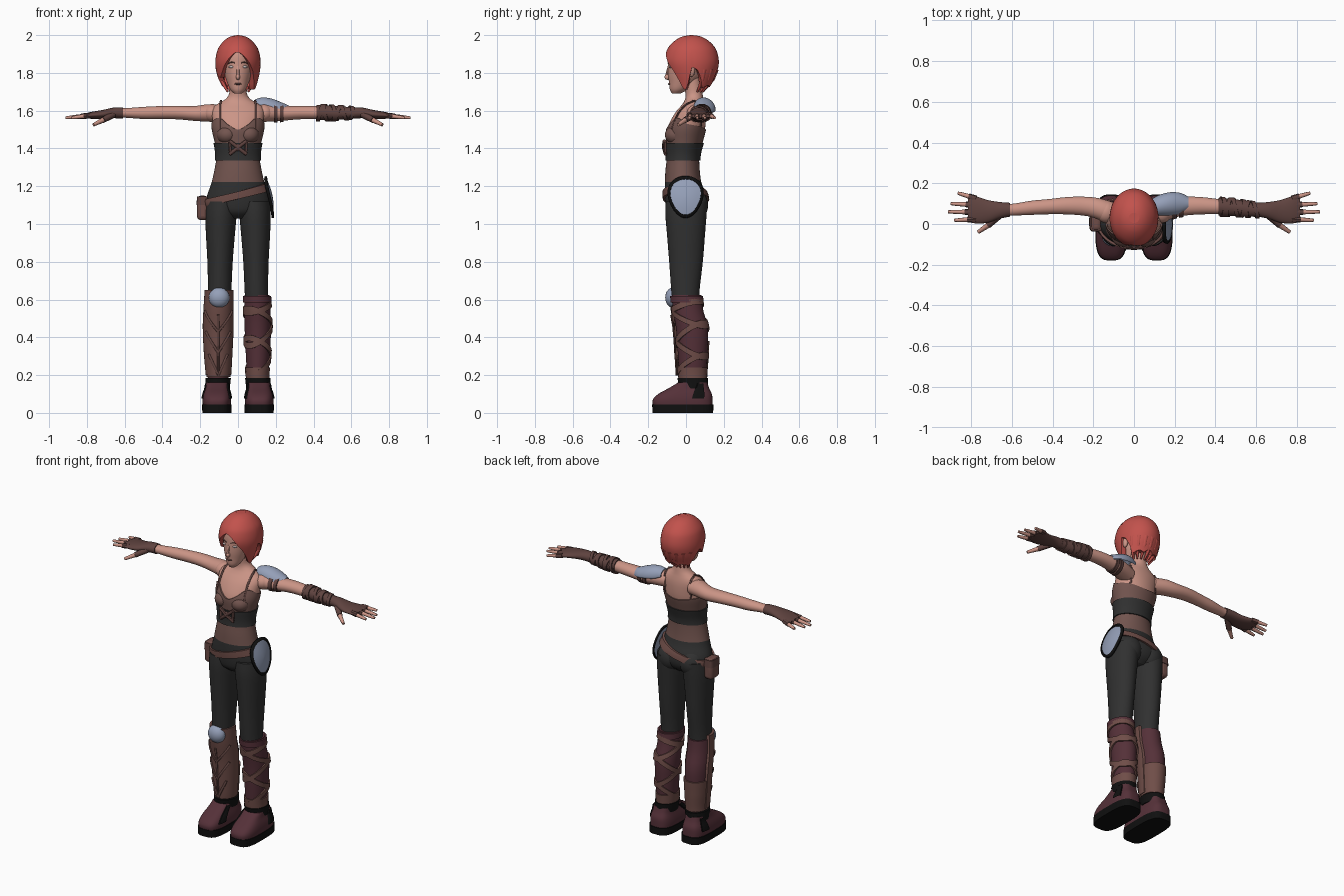
import bpy, bmesh
from math import sin, cos, radians, pi, sqrt, copysign
from mathutils import Vector, Matrix

if "Cube" in bpy.data.objects:
    bpy.data.objects.remove(bpy.data.objects["Cube"])


def material(name, r, g, b):
    m = bpy.data.materials.new(name)
    m.use_nodes = True
    m.diffuse_color = (r, g, b, 1)
    bsdf = next(n for n in m.node_tree.nodes if n.type == 'BSDF_PRINCIPLED')
    bsdf.inputs["Base Color"].default_value = (r, g, b, 1)
    bsdf.inputs["Roughness"].default_value = .8
    return m


skin = material("skin", .6, .3, .24)
red = material("red hair", .54, .085, .073)
cloth = material("brown cloth", .17, .09, .078)
glove = material("dark brown leather", .115, .056, .05)
leather = material("leather", .16, .075, .065)
burgundy = material("burgundy", .09, .03, .04)
charcoal = material("charcoal", .03, .03, .03)
black = material("black", .005, .005, .005)
steel = material("steel", .3, .35, .48)
pale = material("eye white", .55, .47, .47)
made = []


def finish(name, bm, *mats):
    mesh = bpy.data.meshes.new(name)
    bm.to_mesh(mesh)
    bm.free()
    for m in mats:
        mesh.materials.append(m)
    ob = bpy.data.objects.new(name, mesh)
    bpy.context.collection.objects.link(ob)
    made.append(ob)
    return ob


def interp(rows, t):
    """Smooth interpolation of rows keyed by their first column."""
    last = len(rows) - 1
    t = min(max(t, rows[0][0]), rows[last][0])
    i = max(k for k in range(last) if rows[k][0] <= t)
    p, a, b, n = rows[max(i - 1, 0)], rows[i], rows[i + 1], rows[min(i + 2, last)]
    h = b[0] - a[0]
    u = (t - a[0]) / h
    out = []
    for j in range(1, len(a)):
        m, k = (b[j] - p[j]) / (b[0] - p[0]) * h, (n[j] - a[j]) / (n[0] - a[0]) * h
        e = b[j] - a[j]
        out.append(a[j] + u * (m + u * (3 * e - 2 * m - k + u * (m + k - 2 * e))))
    return out


def surf(rows, t, deg, d=0, axis='z', square=1):
    """Point on a lofted body at station t and angle deg, pushed out by d."""
    cu, cv, ru, rv = interp(rows, t)
    c, s = cos(radians(deg)), sin(radians(deg))
    u = cu + (ru + d) * copysign(abs(c) ** square, c)
    v = cv + (rv + d) * copysign(abs(s) ** square, s)
    return Vector((u, v, t)) if axis == 'z' else Vector((t, u, v))


def shell(name, rows, mat, lo=None, hi=None, d=0, arc=(0, 360), axis='z',
          side=1, square=1, lip=0, levels=18):
    """Lofted skin, or a garment layer on one, between edges lo and hi."""
    lo = rows[0][0] if lo is None else lo
    hi = rows[-1][0] if hi is None else hi
    edge = lambda e, a: e(a) if callable(e) else e
    full = arc == (0, 360)
    n = max(8, int((arc[1] - arc[0]) / 6))
    cols = n if full else n + 1
    steps = [((1 - cos(pi * k / levels)) / 2, d) for k in range(levels + 1)]
    if lip:
        steps = [(0, d - lip)] + steps + [(1, d - lip)]
    bm = bmesh.new()
    grid = []
    for s, off in steps:
        ring = []
        for i in range(cols):
            a = arc[0] + (arc[1] - arc[0]) * i / n
            o = -.004 if not full and i in (0, n) else off
            z0, z1 = edge(lo, a), edge(hi, a)
            p = surf(rows, z0 + (z1 - z0) * s, a, o, axis, square)
            p.x *= side
            ring.append(bm.verts.new(p))
        grid.append(ring)
    for r, q in zip(grid, grid[1:]):
        for i in range(n):
            j = (i + 1) % cols
            f = (r[i], r[j], q[j], q[i])
            bm.faces.new(f if side > 0 else f[::-1])
    if full and not lip:
        for ring, flip in ((grid[0], side > 0), (grid[-1], side < 0)):
            bm.faces.new(ring[::-1] if flip else ring)
    return finish(name, bm, mat)


def ball(name, loc, size, mat):
    bm = bmesh.new()
    m = Matrix.Translation(loc) @ Matrix.Diagonal((*size, 1))
    bmesh.ops.create_uvsphere(bm, u_segments=24, v_segments=14, radius=1, matrix=m)
    return finish(name, bm, mat)


def tube(name, pts, radius, mat, taper=1):
    cu = bpy.data.curves.new(name, 'CURVE')
    cu.dimensions, cu.bevel_depth, cu.bevel_resolution = '3D', radius, 2
    cu.use_fill_caps = True
    sp = cu.splines.new('POLY')
    sp.points.add(len(pts) - 1)
    for i, p in enumerate(pts):
        sp.points[i].co = (*p, 1)
        sp.points[i].radius = 1 + (taper - 1) * i / (len(pts) - 1)
    temp = bpy.data.objects.new(name, cu)
    bpy.context.collection.objects.link(temp)
    mesh = bpy.data.meshes.new_from_object(temp)
    bpy.data.objects.remove(temp)
    mesh.materials.clear()
    mesh.materials.append(mat)
    ob = bpy.data.objects.new(name, mesh)
    bpy.context.collection.objects.link(ob)
    made.append(ob)


# Body profiles: station, two centre coordinates, two radii
torso = [(1.2, 0, -.015, .138, .092), (1.28, 0, -.018, .12, .085), (1.36, 0, -.015, .108, .08),
         (1.43, 0, -.008, .117, .09), (1.5, 0, 0, .133, .1), (1.55, 0, .012, .135, .092),
         (1.6, 0, .027, .138, .076), (1.63, 0, .038, .12, .06), (1.655, 0, .043, .073, .049),
         (1.68, 0, .043, .05, .046), (1.72, 0, .038, .045, .045), (1.78, 0, .03, .045, .045)]
pelvis = [(1.03, 0, 0, .07, .06), (1.06, 0, 0, .13, .095), (1.1, 0, .002, .168, .109),
          (1.15, 0, -.002, .164, .11), (1.2, 0, -.012, .146, .1), (1.24, 0, -.017, .134, .093)]
thigh = [(.55, .1, 0, .06, .068), (.65, .097, -.003, .062, .075), (.8, .095, 0, .067, .089),
         (.95, .093, 0, .077, .101), (1.05, .09, 0, .083, .109), (1.12, .086, .003, .083, .11)]
calf = [(.12, .11, .04, .053, .063), (.2, .104, .035, .056, .07), (.3, .105, .035, .063, .077),
        (.45, .105, .031, .07, .084), (.55, .103, .01, .068, .08), (.66, .1, 0, .064, .077)]
arm = [(.08, .045, 1.582, .055, .046), (.16, .07, 1.588, .054, .046), (.22, .085, 1.585, .048, .04),
       (.32, .09, 1.59, .043, .036), (.42, .085, 1.59, .037, .034), (.5, .08, 1.588, .035, .032),
       (.6, .07, 1.588, .029, .025), (.66, .07, 1.588, .032, .025)]
palm = [(.61, .07, 1.588, .034, .03), (.66, .067, 1.588, .041, .028), (.72, .062, 1.58, .056, .023),
        (.78, .07, 1.575, .067, .018), (.815, .075, 1.572, .064, .011)]
skull = [(1.69, 0, -.052, .02, .022), (1.71, 0, -.04, .04, .045), (1.75, 0, -.02, .058, .07),
         (1.79, 0, -.005, .071, .09), (1.84, 0, .005, .08, .1), (1.9, 0, .015, .085, .105),
         (1.95, 0, .02, .07, .085), (1.975, 0, .02, .04, .05)]
hair = [(1.69, 0, .03, .09, .085), (1.75, 0, .033, .105, .108), (1.8, 0, .033, .115, .13),
        (1.86, 0, .03, .12, .144), (1.92, 0, .03, .109, .131), (1.95, 0, .03, .092, .111),
        (1.98, 0, .03, .062, .075), (1.995, 0, .03, .032, .04), (2, 0, .03, .004, .005)]

# Torso, pelvis, top with a scooped neck, waist band and slanted belt
shell("torso", torso, skin, levels=40)
shell("pelvis", pelvis, charcoal)
neckline = [(0, 1.53), (45, 1.515), (90, 1.5), (135, 1.515), (180, 1.53),
            (225, 1.562), (248, 1.525), (270, 1.5), (292, 1.525), (315, 1.562), (360, 1.53)]
shell("top", torso, cloth, 1.222, lambda a: interp(neckline, a)[0], .006, lip=.01)
shell("waist_band", torso, charcoal, 1.335, 1.43, .013, lip=.015)
tilt = lambda a: 1.152 + .042 * cos(radians(a))
shell("belt", pelvis, leather, lambda a: tilt(a) - .02, lambda a: tilt(a) + .02, .012, lip=.016)
for x in (-1, 1):
    ball("bust", (x * .057, -.052, 1.472), (.056, .06, .05), cloth)
    ball("buttock", (x * .074, .045, 1.1), (.078, .072, .085), charcoal)
    # Crossed clasp on the waist band
    tube("clasp_bar", [(-.045 * x, -.108, 1.37), (0, -.118, 1.405), (.045 * x, -.114, 1.44)], .01, glove)
    tube("clasp_side", [(.04 * x, -.11, 1.365), (.045 * x, -.112, 1.435)], .008, glove)
    # Thin shoulder straps
    front, back = [], []
    for z in (1.5, 1.53, 1.56, 1.59, 1.62, 1.635):
        cu, cv, ru, rv = interp(torso, z)
        y = rv * sqrt(1 - (.095 / ru) ** 2) + .004
        front.append((.095 * x, cv - y, z))
        back.append((.09 * x, cv + y, z))
    tube("strap", front + [(.09 * x, .042, 1.652)] + back[::-1], .006, glove)
ball("clasp_centre", (0, -.112, 1.405), (.02, .014, .02), glove)

# Pouch on the right hip
bm = bmesh.new()
bmesh.ops.create_cube(bm, size=1, matrix=Matrix.Translation((-.187, .01, 1.085)) @ Matrix.Diagonal((.06, .09, .13, 1)))
pouch = finish("pouch", bm, leather)
bev = pouch.modifiers.new("round", 'BEVEL')
bev.width, bev.segments = .022, 4
shell("pouch_flap", [(1.1, -.187, .01, .033, .048), (1.145, -.187, .01, .03, .045)], glove, square=.5)

# Steel hip plate with a black rim on the left hip
bm = bmesh.new()
drop = [(1.03, .186), (1.1, .189), (1.17, .178), (1.26, .145)]
prev = None
for s in (.02, .3, .6, .84, .85, 1):
    ring = []
    for i in range(40):
        a = 2 * pi * i / 40
        y = s * .094 * cos(a) * (1 + .22 * sin(a))
        z = 1.143 + s * .112 * sin(a)
        ring.append(bm.verts.new((interp(drop, z)[0] - 2.2 * y * y + (.004 if s > .84 else 0), y - .002, z)))
    if prev is None:
        bm.faces.new(ring)
    else:
        for i in range(40):
            j = (i + 1) % 40
            bm.faces.new((prev[i], ring[i], ring[j], prev[j])).material_index = int(s > .84)
    prev = ring
plate = finish("hip_plate", bm, steel, black)
sol = plate.modifiers.new("thickness", 'SOLIDIFY')
sol.thickness, sol.offset = .012, -1

# Head, face and ears
shell("head", skull, skin, levels=30)
ball("nose", (0, -.097, 1.778), (.011, .017, .015), skin)
tube("nose_bridge", [(0, -.09, 1.835), (0, -.103, 1.785)], .007, skin)
ball("lips", (0, -.086, 1.742), (.02, .009, .006), leather)
for x in (-1, 1):
    ball("eye", (x * .034, -.082, 1.832), (.016, .009, .007), pale)
    tube("brow", [(x * .016, -.095, 1.853), (x * .035, -.087, 1.857), (x * .052, -.072, 1.85)], .003, leather)
    ball("ear", (x * .09, .028, 1.815), (.015, .02, .036), skin)

# Bobbed hair with a side parting and ragged lower edge
hairline = [(0, 1.83), (14, 1.81), (30, 1.725), (90, 1.73), (150, 1.73), (168, 1.79), (182, 1.82),
            (198, 1.785), (215, 1.78), (235, 1.845), (252, 1.89), (268, 1.91), (290, 1.88),
            (312, 1.81), (330, 1.72), (344, 1.725), (360, 1.83)]
shell("hair", hair, red, lambda a: interp(hairline, a)[0] + .016 * abs(sin(radians(a * 5))) * (20 < a < 160),
      lip=.03, levels=30)
for i in range(7):
    a = 30 + 20 * i
    tube("hair_lock", [surf(hair, z, a, o) for z, o in ((1.82, -.012), (1.77, -.01), (1.735, -.016), (1.7, -.03))],
         .017, red, .3)

for x, name in ((1, "left"), (-1, "right")):
    # Arm, fingerless glove and fingers
    ball(name + "_shoulder", (x * .137, .06, 1.588), (.05, .055, .047), skin)
    shell(name + "_arm", arm, skin, axis='x', side=x, levels=24)
    shell(name + "_glove", palm, glove, axis='x', side=x)
    fingers = ((.125, .865, .152), (.093, .9, .1), (.058, .913, .06), (.024, .882, .018))
    for y, tx, ty in fingers:
        a, b = Vector((.775 * x, y, 1.576)), Vector((tx * x, ty, 1.562))
        mid = a.lerp(b, .4)
        tube(name + "_finger_sleeve", [a, mid], .0145, glove)
        tube(name + "_finger", [mid, a.lerp(b, .8), b], .0115, skin, .65)
    thumb = [Vector((.66 * x, .045, 1.58)), Vector((.715 * x, -.005, 1.55)), Vector((.765 * x, -.04, 1.525))]
    tube(name + "_thumb_sleeve", thumb[:2], .019, glove, .85)
    tube(name + "_thumb", thumb[1:], .014, skin, .65)

    # Leg, stocking, shoe, sole and ankle cuff
    shell(name + "_trouser_leg", thigh, charcoal, side=x)
    shell(name + "_stocking", calf, burgundy, .12, .625, side=x)
    sole = [(0, .112, -.017, .077, .161), (.045, .112, -.017, .078, .162)]
    upper = [(.03, .112, -.017, .074, .157), (.07, .112, -.018, .076, .158), (.1, .112, -.005, .071, .142),
             (.13, .111, .015, .062, .108), (.16, .11, .035, .058, .078)]
    shell(name + "_sole", sole, black, side=x, square=.6)
    shell(name + "_shoe", upper, burgundy, side=x, square=.65)
    shell(name + "_cuff", calf, black, .13, .185, .012, side=x, lip=.014)
    for s in (0, 180):
        shell(name + "_shoe_strap", upper, black, .075, .155, .007, (s + 8, s + 38), side=x, square=.65)

# Left leg: knee cuff and crossing wraps
shell("knee_cuff", calf, burgundy, .585, .62, .009, side=1, lip=.012)
for start, slope in ((.235, .055), (.33, -.05), (.4, .06), (.49, -.045), (.545, .03)):
    edge = lambda a, k=0: start + k + slope * sin(radians(a + 40))
    shell("leg_wrap", calf, leather, edge, lambda a: edge(a, .032), .009, side=1, lip=.012, levels=6)
shell("ankle_wrap", calf, leather, .185, .24, .007, side=1, lip=.01)

# Right leg: greave, raised ridges and steel knee guard
shell("greave", calf, leather, .2, .65, .012, (165, 375), side=-1, lip=.014)
shell("greave_back", calf, leather, .19, .38, .008, side=-1, lip=.012)
for a in (-1, 1):
    for z, w in ((.54, 62), (.43, 52), (.31, 40)):
        path = [surf(calf, z - .11 * k / 5, 270 + a * w * (1 - k / 5), .013) for k in range(6)]
        tube("greave_ridge", [(-p.x, p.y, p.z) for p in path], .007, glove)
tube("greave_keel", [(-p.x, p.y, p.z) for p in (surf(calf, .22 + .06 * k, 270, .012) for k in range(6))], .007, glove)
ball("knee_guard", (-.1, -.068, .61), (.055, .042, .054), steel)

# Left arm: shoulder guard, its straps and forearm wraps
guard = [(.09, .085, 1.625, .04, .035), (.13, .092, 1.615, .053, .055), (.18, .098, 1.608, .058, .055),
         (.23, .1, 1.598, .052, .046), (.268, .1, 1.592, .034, .036)]
shell("shoulder_guard", guard, steel, arc=(-8, 188), axis='x', lip=.008)
for t in (.19, .222):
    shell("arm_strap", arm, glove, t, t + .02, .007, axis='x', lip=.01, levels=6)
shell("forearm_wrap", arm, glove, .415, .62, .006, axis='x', lip=.01)
for k in range(6):
    edge = lambda a, w=0: .425 + .032 * k + w + .012 * sin(radians(a + 130 * k))
    shell("forearm_band", arm, glove, edge, lambda a: edge(a, .02), .013, axis='x', lip=.012, levels=6)

bpy.ops.object.select_all(action='DESELECT')
for ob in made:
    ob.select_set(True)
bpy.context.view_layer.objects.active = made[0]
bpy.ops.object.shade_smooth_by_angle(angle=radians(45))
